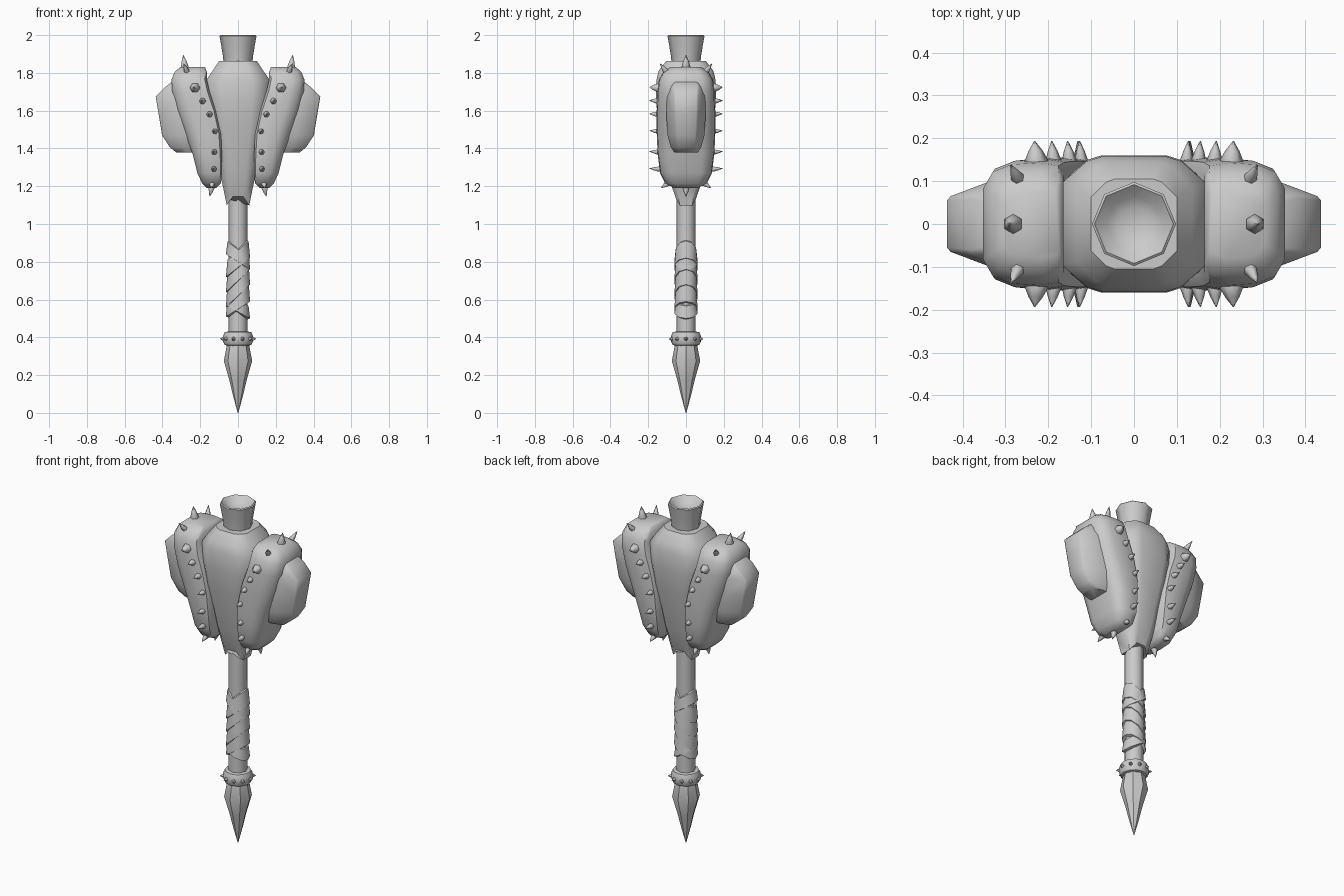
import bpy, bmesh, math
from mathutils import Vector

if "Cube" in bpy.data.objects:
    bpy.data.objects.remove(bpy.data.objects["Cube"])


def finish(bm, name, angle=45):
    bmesh.ops.recalc_face_normals(bm, faces=bm.faces)
    me = bpy.data.meshes.new(name)
    bm.to_mesh(me)
    bm.free()
    ob = bpy.data.objects.new(name, me)
    bpy.context.collection.objects.link(ob)
    bpy.ops.object.select_all(action='DESELECT')
    ob.select_set(True)
    bpy.context.view_layer.objects.active = ob
    bpy.ops.object.shade_smooth_by_angle(angle=math.radians(angle))
    return ob


def loft(name, rings, angle=45, closed=False):
    """Skin a stack of equal-length point rings and cap (or join) the ends."""
    bm = bmesh.new()
    vs = [[bm.verts.new(p) for p in r] for r in rings]
    n = len(vs[0])
    pairs = list(zip(vs, vs[1:] + vs[:1])) if closed else list(zip(vs, vs[1:]))
    for a, b in pairs:
        for i in range(n):
            j = (i + 1) % n
            bm.faces.new((a[i], a[j], b[j], b[i]))
    if not closed:
        bm.faces.new(vs[0])
        bm.faces.new(vs[-1])
    return finish(bm, name, angle)


def circle(r, z, n=8, tilt=0.0):
    pts = []
    for i in range(n):
        a = 2 * math.pi * i / n
        x, y = math.cos(a), math.sin(a)
        pts.append((r * x, r * y, z + tilt * x))
    return pts


def turned(name, profile, n=8, angle=45):
    return loft(name, [circle(r, z, n) for r, z in profile], angle)


def spike(name, base, tip, r, n=6):
    base, tip = Vector(base), Vector(tip)
    q = (tip - base).to_track_quat('Z', 'Y')
    h = (tip - base).length
    prof = [(r * .9, 0), (r, h * .2), (r * .6, h * .6), (.001, h)]
    return loft(name, [[base + q @ Vector(p) for p in circle(k, z, n)] for k, z in prof], 60)


# handle, butt spike and cup-shaped top
turned("shaft", [(.05, .33), (.05, 1.25)])
turned("butt_spike", [(.002, 0), (.026, .09), (.045, .17), (.075, .275), (.058, .365)], 8, 35)
turned("top_cup", [(.075, 1.84), (.08, 1.89), (.088, 1.94), (.098, 1.995), (.092, 2.0),
                   (.065, 1.975), (.04, 1.96)])

# spiked collar
turned("collar", [(.055, .355), (.07, .36), (.08, .38), (.08, .405), (.07, .428), (.055, .43)], 12)
for i in range(10):
    a = 2 * math.pi * i / 10
    c, s = math.cos(a), math.sin(a)
    spike("collar_spike", (.072 * c, .072 * s, .392), (.095 * c, .095 * s, .392), .012, 5)

# grip of overlapping slanted wraps: bottom, top, slant
for z0, z1, t in [(.535, .6, -.035), (.55, .66, .04), (.62, .74, .06), (.70, .80, .06),
                  (.77, .86, .05), (.80, .865, -.04)]:
    loft("grip_wrap", [circle(.05, z0 - .005, 10, t), circle(.064, z0, 10, t),
                       circle(.060, (z0 + z1) / 2, 10, t), circle(.056, z1, 10, t),
                       circle(.048, z1 + .005, 10, t)])


# head core: broad octagonal body narrowing to the neck, with side claws at its foot
def core_ring(z, hx, hy, claw=0.0):
    pts = [(.45 * hx, hy), (.65 * hx, .93 * hy), (hx, .6 * hy)]
    pts += [(x, -y) for x, y in reversed(pts)]
    pts += [(-x, -y) for x, y in pts]
    return [(x, y, z - claw * max(0, abs(x) / hx - .4)) for x, y in pts]


loft("head_core", [core_ring(*s) for s in [
    (1.15, .06, .055, .085), (1.20, .075, .075, .04), (1.29, .10, .10), (1.40, .12, .12),
    (1.53, .15, .145), (1.66, .17, .16), (1.76, .17, .157), (1.81, .135, .145),
    (1.863, .10, .105)]], 50)


# side bands: height, inner x, outer x, half depth
BAND = [(1.19, .115, .165, .06), (1.215, .09, .19, .11), (1.27, .085, .215, .137),
        (1.37, .085, .24, .15), (1.48, .09, .28, .155), (1.60, .115, .325, .155),
        (1.70, .15, .348, .152), (1.765, .165, .352, .143), (1.805, .165, .335, .12),
        (1.832, .175, .305, .08)]


def band_ring(side, z, a, b, h):
    w = b - a
    half = [(a, .8 * h), (a + .06 * w, .95 * h), (a + .3 * w, h), (a + .65 * w, .97 * h),
            (a + .88 * w, .85 * h), (b, .58 * h)]
    pts = half + [(x, -y) for x, y in reversed(half)]
    return [(side * x, y, z) for x, y in pts]


# outer striking lobes: height, outer x, inner half depth, outer half depth
LOBE = [(1.378, .325, .06, .045), (1.405, .36, .08, .052), (1.47, .402, .098, .058),
        (1.58, .42, .104, .063), (1.675, .436, .102, .065), (1.725, .385, .096, .07),
        (1.765, .335, .08, .06)]


def lobe_ring(side, z, b, hi, ho):
    half = [(.2, hi), (.2 + .55 * (b - .2), hi), (b - .008, ho), (b, ho * .85)]
    pts = half + [(x, -y) for x, y in reversed(half)]
    return [(side * x, y, z) for x, y in pts]


# stud row along each band edge: x, z, radius
STUDS = [(.126, 1.29, .015), (.124, 1.38, .016), (.122, 1.49, .016), (.15, 1.58, .018),
         (.187, 1.65, .019), (.227, 1.72, .028)]

for side in (-1, 1):
    loft("side_band", [band_ring(side, *s) for s in BAND], 50)
    loft("striking_lobe", [lobe_ring(side, *s) for s in LOBE], 45)
    spike("top_spike", (side * .28, 0, 1.82), (side * .29, 0, 1.895), .023)
    spike("bottom_spike", (side * .138, 0, 1.20), (side * .15, 0, 1.145), .018)
    for f in (-1, 1):
        for x, z, r in STUDS:
            spike("band_stud", (side * x, f * .135, z), (side * (x + .005), f * .194, z + .004), r)
        spike("top_corner_spike", (side * .268, f * .10, 1.80), (side * .288, f * .138, 1.85), .016)
        spike("bottom_corner_spike", (side * .135, f * .09, 1.22), (side * .142, f * .132, 1.19), .017)
